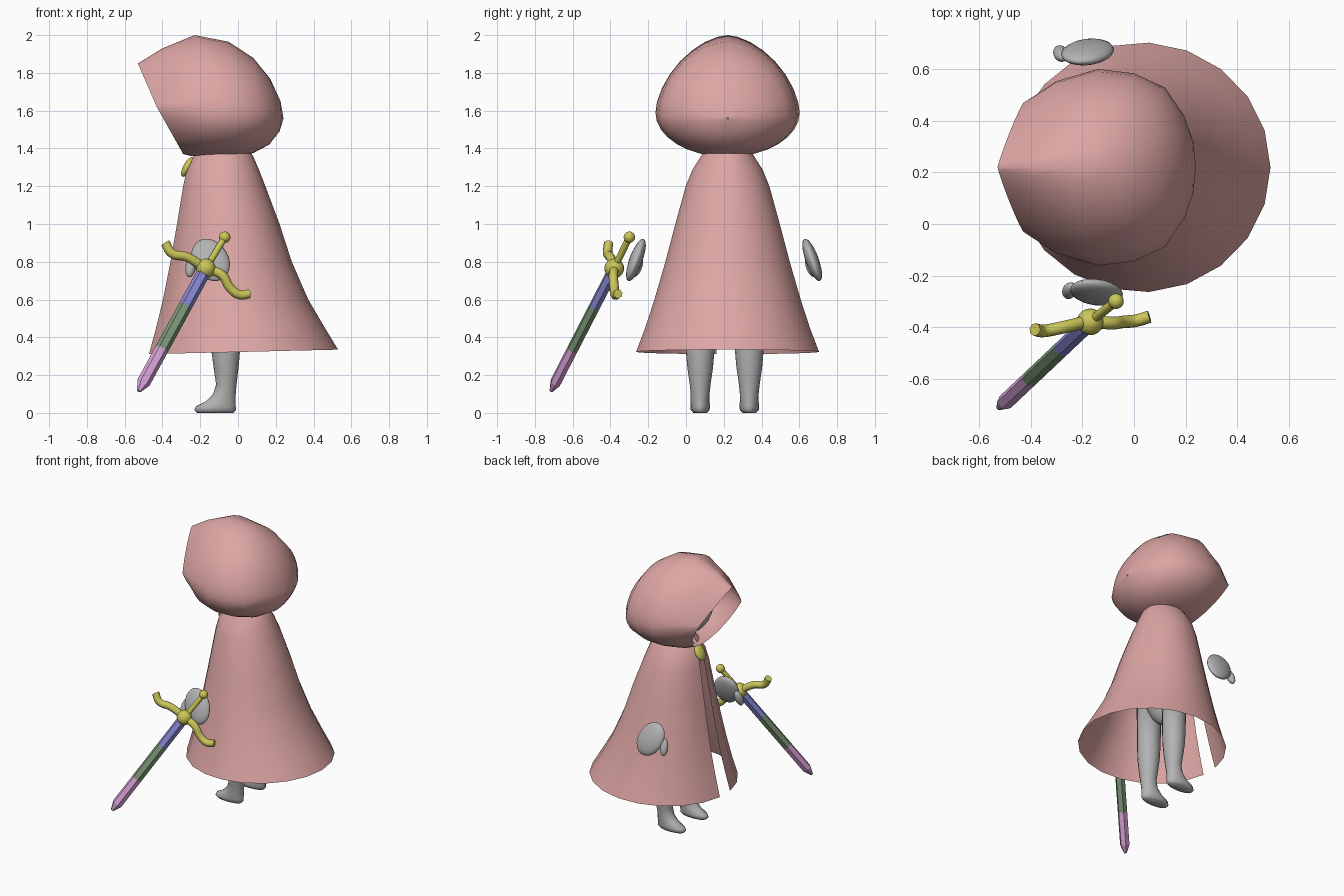
import bpy, bmesh
from math import sin, cos, pi, radians
from mathutils import Matrix, Vector

if "Cube" in bpy.data.objects:
    bpy.data.objects.remove(bpy.data.objects["Cube"])

MID = 0.22  # y of the figure's symmetry plane


def material(name, rgb):
    m = bpy.data.materials.new(name)
    m.use_nodes = True
    m.diffuse_color = (*rgb, 1)
    m.node_tree.nodes["Principled BSDF"].inputs["Base Color"].default_value = (*rgb, 1)
    return m


PINK = material("cloak pink", (0.72, 0.38, 0.37))
GREY = material("body grey", (0.45, 0.45, 0.45))
GOLD = material("gold", (0.60, 0.57, 0.10))
BLUE = material("blade blue", (0.24, 0.24, 0.65))
GREEN = material("blade green", (0.20, 0.30, 0.18))
LILAC = material("blade lilac", (0.66, 0.35, 0.66))


def finish(name, bm, mats, smooth=True):
    bmesh.ops.recalc_face_normals(bm, faces=bm.faces)
    mesh = bpy.data.meshes.new(name)
    bm.to_mesh(mesh)
    bm.free()
    for m in mats:
        mesh.materials.append(m)
    if smooth:
        mesh.shade_smooth()
    ob = bpy.data.objects.new(name, mesh)
    bpy.context.collection.objects.link(ob)
    return ob


def loft(name, rings, mats, closed=True, caps=False, smooth=True, band=None):
    """Skin a list of rings; band gives a material index per row."""
    bm = bmesh.new()
    rows = [[bm.verts.new(p) for p in ring] for ring in rings]
    n = len(rows[0])
    for r, (a, b) in enumerate(zip(rows, rows[1:])):
        for i in range(n if closed else n - 1):
            j = (i + 1) % n
            f = bm.faces.new((a[i], a[j], b[j], b[i]))
            f.material_index = band[r] if band else 0
    if caps:
        bm.faces.new(rows[0])
        bm.faces.new(rows[-1]).material_index = band[-1] if band else 0
    return finish(name, bm, mats, smooth)


def ellipsoid(name, centre, radii, mat, lean=0, roll=0):
    bm = bmesh.new()
    bmesh.ops.create_uvsphere(bm, u_segments=20, v_segments=12, radius=1)
    turn = Matrix.Rotation(radians(roll), 4, "X") @ Matrix.Rotation(radians(lean), 4, "Y")
    bm.transform(Matrix.Translation(centre) @ turn @ Matrix.Diagonal((*radii, 1)))
    return finish(name, bm, [mat])


def tube(name, points, radius, mat):
    cu = bpy.data.curves.new(name, "CURVE")
    cu.dimensions = "3D"
    cu.bevel_depth = radius
    cu.bevel_resolution = 2
    cu.use_fill_caps = True
    cu.resolution_u = 6
    sp = cu.splines.new("BEZIER")
    sp.bezier_points.add(len(points) - 1)
    for bp, p in zip(sp.bezier_points, points):
        bp.co = p
        bp.handle_left_type = bp.handle_right_type = "AUTO"
    cu.materials.append(mat)
    ob = bpy.data.objects.new(name, cu)
    bpy.context.collection.objects.link(ob)
    return ob


# Cloak: flared shell with a narrow slit down the front (-x)
cloak_rings = []
for z, front, back, half in [(1.40, -0.20, 0.05, 0.115), (1.36, -0.235, 0.08, 0.14),
                             (1.29, -0.272, 0.11, 0.185), (1.2, -0.292, 0.145, 0.222),
                             (1.0, -0.325, 0.22, 0.277), (0.8, -0.36, 0.285, 0.33),
                             (0.6, -0.40, 0.372, 0.388), (0.45, -0.437, 0.46, 0.437),
                             (0.323, -0.475, 0.53, 0.485)]:
    cx, rx = (front + back) / 2, (back - front) / 2
    slit = radians(7)
    ring = []
    for i in range(21):
        a = pi + slit + (2 * pi - 2 * slit) * i / 20
        droop = 0.012 * cos(a) if z < 0.4 else 0
        ring.append((cx + rx * cos(a), MID + half * sin(a), z + droop))
    cloak_rings.append(ring)
loft("cloak", cloak_rings, [PINK], closed=False)

# Hood: slanted rings from the peaked opening to the back of the head
# each: top x, top z, side x, side half width, side z, bottom x, bottom z, sharpness
hood_spec = [(-0.53, 1.85, -0.43, 0.25, 1.62, -0.29, 1.37, 1.8),
             (-0.40, 1.93, -0.30, 0.335, 1.61, -0.25, 1.36, 1.45),
             (-0.23, 2.00, -0.14, 0.382, 1.59, -0.15, 1.355, 1.2),
             (-0.05, 1.965, 0.00, 0.365, 1.58, -0.03, 1.355, 1.1),
             (0.08, 1.88, 0.12, 0.31, 1.57, 0.08, 1.375, 1),
             (0.17, 1.77, 0.195, 0.20, 1.57, 0.165, 1.42, 1),
             (0.225, 1.65, 0.23, 0.10, 1.56, 0.22, 1.49, 1),
             (0.24, 1.565, 0.24, 0.005, 1.56, 0.24, 1.555, 1)]
hood_rings = []
for tx, tz, sx, w, sz, bx, bz, p in hood_spec:
    ring = []
    for i in range(32):
        a = 2 * pi * i / 32
        c, s = cos(a), sin(a)
        q = p if c > 0 else 1
        k, y = abs(c) ** q, w * abs(s) ** q * (1 if s > 0 else -1)
        ex, ez = (tx, tz) if c > 0 else (bx, bz)
        ring.append((sx + (ex - sx) * k, MID + y, sz + (ez - sz) * k))
    hood_rings.append(ring)
loft("hood", hood_rings, [PINK])

# Head, body and clasp
ellipsoid("head", (-0.10, MID, 1.62), (0.23, 0.23, 0.22), GREY)
ellipsoid("body", (-0.07, MID, 0.95), (0.14, 0.17, 0.42), GREY)
ellipsoid("clasp", (-0.268, MID, 1.302), (0.022, 0.045, 0.058), GOLD, lean=28)

# Legs with feet pointing forward (-x)
leg_profile = [(0.72, -0.07, 0.085, 0.085), (0.33, -0.065, 0.076, 0.076),
               (0.24, -0.063, 0.066, 0.068), (0.15, -0.062, 0.054, 0.055),
               (0.10, -0.072, 0.06, 0.05), (0.06, -0.092, 0.08, 0.05),
               (0.035, -0.117, 0.105, 0.052), (0.015, -0.121, 0.11, 0.05),
               (0, -0.12, 0.095, 0.036)]
for side, label in [(-1, "right"), (1, "left")]:
    y = MID - 0.015 + side * 0.13
    rings = [[(x + rx * cos(i * pi / 8), y + ry * sin(i * pi / 8), z) for i in range(16)]
             for z, x, rx, ry in leg_profile]
    loft(label + "_leg", rings, [GREY], caps=True)

# Floating hands
for label, x, y, tilt in [("right", -0.145, -0.265, -20), ("left", -0.18, 0.668, 20)]:
    ellipsoid(label + "_hand", (x, y, 0.81), (0.095, 0.035, 0.125), GREY, -28, tilt)
    ellipsoid(label + "_thumb", (x - 0.105, y - tilt * 0.0003, 0.775),
              (0.028, 0.027, 0.06), GREY, 8, tilt)

# Sword: banded blade, ball hub, grip, pommel and S-shaped guard
hub, tip, pommel = Vector((-0.17, -0.38, 0.765)), Vector((-0.525, -0.715, 0.115)), Vector((-0.07, -0.3, 0.93))
axis = (tip - hub).normalized()
wide = axis.cross(Vector((0, 1, 0))).normalized()
thick = axis.cross(wide)
blade_rings = []
for t, size in [(0, 1), (0.31, 1), (0.66, 1), (0.93, 1), (1, 0.3)]:
    c = hub.lerp(tip, t)
    blade_rings.append([c + size * (wide * 0.036 * cos(i * pi / 3) + thick * 0.03 * sin(i * pi / 3))
                        for i in range(6)])
loft("blade", blade_rings, [BLUE, GREEN, LILAC], caps=True, smooth=False, band=[0, 1, 2, 2])
ellipsoid("guard_hub", hub, (0.052, 0.052, 0.052), GOLD)
ellipsoid("pommel", pommel, (0.03, 0.03, 0.03), GOLD)
tube("grip", [hub, pommel], 0.018, GOLD)
tube("guard", [(-0.385, -0.41, 0.90), (-0.35, -0.415, 0.845), (-0.27, -0.40, 0.825), hub,
               (-0.085, -0.385, 0.73), (-0.04, -0.38, 0.66), (0.01, -0.375, 0.625),
               (0.06, -0.36, 0.63)], 0.025, GOLD)
